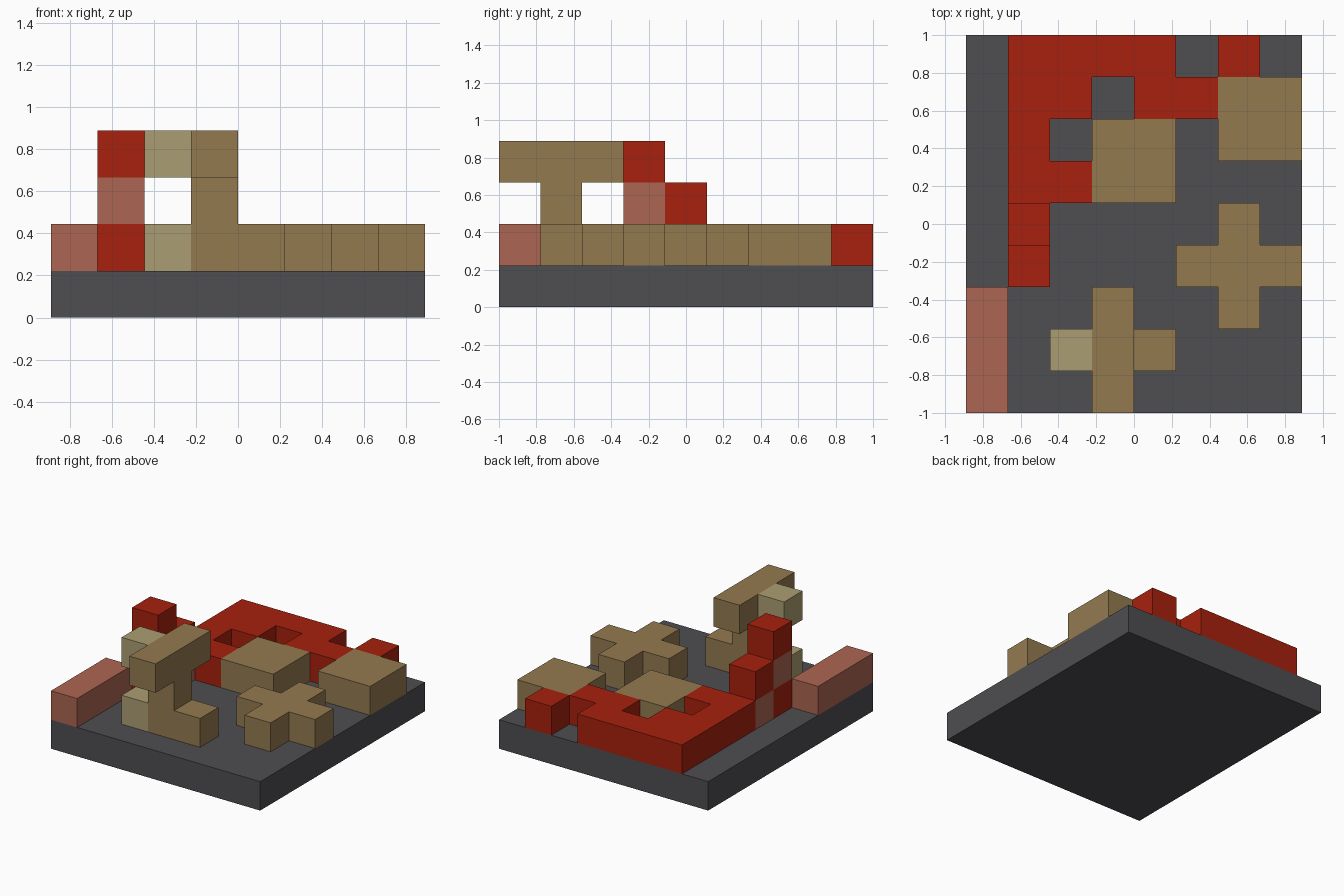
import bpy
import bmesh
from itertools import product
from mathutils import Vector

if "Cube" in bpy.data.objects:
    bpy.data.objects.remove(bpy.data.objects["Cube"], do_unlink=True)

UNIT = 2 / 9                      # edge of one grid cell
ORIGIN = Vector((-4, -4.5, 0))    # grid corner, in cells


def material(name, rgb):
    """Flat colour given as 8-bit sRGB, stored as linear."""
    linear = [((c / 255 + 0.055) / 1.055) ** 2.4 for c in rgb]
    mat = bpy.data.materials.new(name)
    mat.use_nodes = True
    mat.diffuse_color = (*linear, 1)
    bsdf = mat.node_tree.nodes["Principled BSDF"]
    bsdf.inputs["Base Color"].default_value = (*linear, 1)
    bsdf.inputs["Roughness"].default_value = 0.8
    return mat


GREY = material("dark grey", (78, 78, 82))
RED = material("red", (168, 33, 14))
PINK = material("dusty pink", (172, 101, 82))
TAN = material("tan", (148, 122, 80))
KHAKI = material("pale khaki", (171, 158, 115))


def block(name, mat, *boxes):
    """Fuse boxes of grid cells (first cell, size) into one outer shell."""
    cells = set()
    for start, size in boxes:
        cells.update(product(*(range(a, a + n) for a, n in zip(start, size))))
    bm = bmesh.new()
    for cell in cells:
        for axis, side in product(range(3), (0, 1)):
            neighbour = list(cell)
            neighbour[axis] += 2 * side - 1
            if tuple(neighbour) in cells:
                continue
            # Outer quad, wound so that it faces away from the cell
            u, v = (axis + 1) % 3, (axis + 2) % 3
            ring = [(0, 0), (1, 0), (1, 1), (0, 1)]
            verts = []
            for du, dv in ring if side else reversed(ring):
                p = Vector(cell)
                p[axis] += side
                p[u] += du
                p[v] += dv
                verts.append(bm.verts.new((p + ORIGIN) * UNIT))
            bm.faces.new(verts)
    bmesh.ops.remove_doubles(bm, verts=bm.verts, dist=UNIT / 100)
    bmesh.ops.dissolve_limit(bm, angle_limit=0.01, verts=bm.verts, edges=bm.edges)
    mesh = bpy.data.meshes.new(name)
    bm.to_mesh(mesh)
    bm.free()
    mesh.materials.append(mat)
    obj = bpy.data.objects.new(name, mesh)
    bpy.context.collection.objects.link(obj)
    return obj


# Ground slab
block("base_slab", GREY, ((0, 0, 0), (8, 9, 1)))

# Low wall at the front corner
block("corner_wall", PINK, ((0, 0, 1), (1, 3, 1)))

# Stepped tower of alternating cubes
for y, z in ((3, 1), (3, 2), (3, 3), (4, 1), (4, 2)):
    is_red = (y + z) % 2 == 0
    block(f"tower_cube_{y}_{z}", RED if is_red else PINK, ((1, y, z), (1, 1, 1)))

# Large red building with two notches, and its detached cube
block("red_building", RED,
      ((1, 5, 1), (1, 4, 1)), ((2, 5, 1), (1, 1, 1)), ((2, 7, 1), (1, 2, 1)),
      ((3, 8, 1), (2, 1, 1)), ((4, 7, 1), (2, 1, 1)))
block("red_cube", RED, ((6, 8, 1), (1, 1, 1)))

# Square tan blocks
block("inner_square_block", TAN, ((3, 5, 1), (2, 2, 1)))
block("rear_square_block", TAN, ((6, 6, 1), (2, 2, 1)))

# Plus-shaped block
block("plus_block", TAN, ((6, 2, 1), (1, 3, 1)), ((5, 3, 1), (3, 1, 1)))

# Post with a foot and a crossbar, and pale cubes beside it
block("crossbar_post", TAN,
      ((3, 1, 1), (1, 1, 3)), ((4, 1, 1), (1, 1, 1)), ((3, 0, 3), (1, 3, 1)))
for name, z in (("lower", 1), ("upper", 3)):
    block(f"{name}_pale_cube", KHAKI, ((2, 1, z), (1, 1, 1)))
